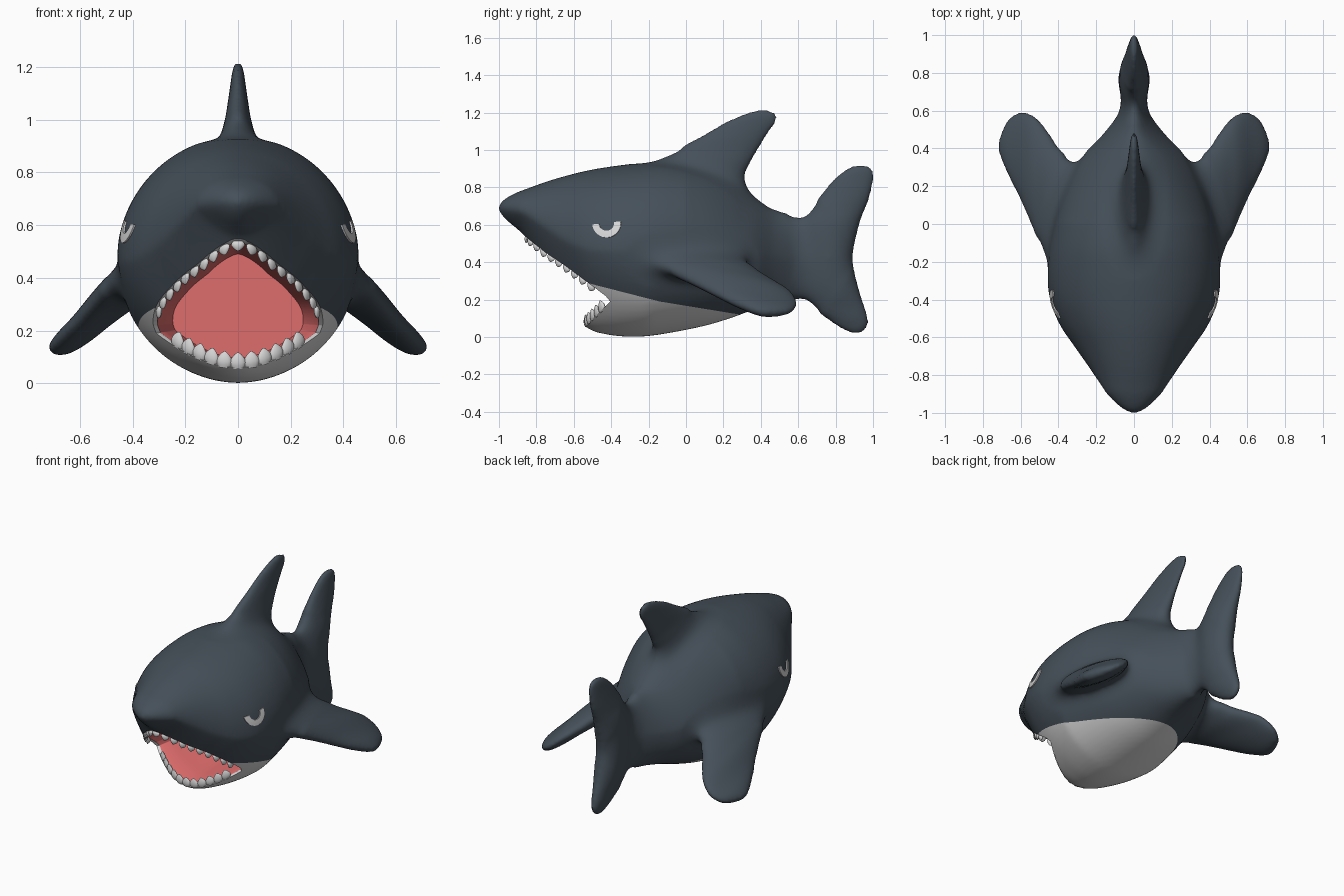
import bpy, bmesh, math
from mathutils import Vector
from mathutils.bvhtree import BVHTree

if "Cube" in bpy.data.objects:
    bpy.data.objects.remove(bpy.data.objects["Cube"])


def material(name, rgb):
    m = bpy.data.materials.new(name)
    m.use_nodes = True
    m.diffuse_color = (*rgb, 1)
    bsdf = m.node_tree.nodes["Principled BSDF"]
    bsdf.inputs["Base Color"].default_value = (*rgb, 1)
    bsdf.inputs["Roughness"].default_value = 0.7
    return m


SLATE, WHITE, CORAL = 0, 1, 2
MATERIALS = [material("slate skin", (0.06, 0.08, 0.10)),
             material("off white", (0.68, 0.68, 0.68)),
             material("coral mouth", (0.74, 0.15, 0.15))]


def spline(keys, steps):
    """Catmull-Rom resampling of a table of keys."""
    out = []
    for i in range(len(keys) - 1):
        a, b, c, d = (keys[min(max(j, 0), len(keys) - 1)] for j in range(i - 1, i + 3))
        for s in range(steps):
            t = s / steps
            out.append(tuple(0.5 * (2 * q + (r - p) * t + (2 * p - 5 * q + 4 * r - u) * t * t
                                    + (3 * q - p - 3 * r + u) * t ** 3)
                             for p, q, r, u in zip(a, b, c, d)))
    return out + [tuple(keys[-1])]


def circle(n):
    return [(math.cos(2 * math.pi * i / n), math.sin(2 * math.pi * i / n)) for i in range(n)]


def loft(bm, rings):
    """Skin a row of closed rings and cap both ends."""
    rows = [[bm.verts.new(p) for p in ring] for ring in rings]
    n = len(rows[0])
    for a, b in zip(rows, rows[1:]):
        for i in range(n):
            j = (i + 1) % n
            bm.faces.new((a[i], a[j], b[j], b[i]))
    bm.faces.new(rows[0])
    bm.faces.new(rows[-1])


def finish(name, bm, slot):
    bmesh.ops.recalc_face_normals(bm, faces=bm.faces)
    for f in bm.faces:
        f.material_index = slot
    mesh = bpy.data.meshes.new(name)
    bm.to_mesh(mesh)
    bm.free()
    ob = bpy.data.objects.new(name, mesh)
    bpy.context.collection.objects.link(ob)
    for m in MATERIALS:
        mesh.materials.append(m)
    return ob


def activate(ob):
    bpy.ops.object.select_all(action='DESELECT')
    ob.select_set(True)
    bpy.context.view_layer.objects.active = ob


def smooth(ob, degrees):
    activate(ob)
    bpy.ops.object.shade_smooth_by_angle(angle=math.radians(degrees))


def apply(ob, kind, **settings):
    mod = ob.modifiers.new("step", kind)
    for key, value in settings.items():
        setattr(mod, key, value)
    activate(ob)
    bpy.ops.object.modifier_apply(modifier=mod.name)


# Body sections: y, top, bottom, half width
HULL = spline([
    (-1.0, .70, .675, .015), (-.985, .725, .65, .05), (-.95, .75, .615, .097),
    (-.9, .775, .575, .145), (-.86, .79, .53, .172), (-.75, .83, .34, .245),
    (-.65, .86, .18, .315), (-.53, .89, .05, .395), (-.4, .912, .01, .445),
    (-.25, .93, .002, .46), (-.1, .935, .02, .445), (.1, .90, .06, .40),
    (.25, .84, .105, .34), (.36, .76, .145, .275), (.48, .68, .175, .16),
    (.6, .652, .192, .075), (.7, .63, .22, .065), (.8, .5, .36, .03)], 6)


def pinch(y, s):
    """Narrows the lower half of the snout and the upper half of the rear."""
    if s < 0:
        return 1 + min(max(-.2 - y, 0), .45) * s
    return 1 - min(max(y, 0), .3) * s


def half_width(y, z, inset=0.0):
    """Half width of the body at a height, or None outside it."""
    for a, b in zip(HULL, HULL[1:]):
        if a[0] <= y <= b[0]:
            t = (y - a[0]) / (b[0] - a[0])
            top, low, w = (p + (q - p) * t for p, q in zip(a[1:], b[1:]))
            s = (z - (top + low) / 2) / ((top - low) / 2 - inset)
            return (w - inset) * math.sqrt(1 - s * s) * pinch(y, s) if abs(s) < 1 else None


hull_rings = [[(w * c * pinch(y, s), y, (top + low) / 2 + (top - low) / 2 * s)
               for c, s in circle(64)] for y, top, low, w in HULL]


def upright_fin(keys):
    """Fin sections: z, front y, back y, half thickness."""
    return [[(h * s, (a + b) / 2 + (b - a) / 2 * c, z) for c, s in circle(32)]
            for z, a, b, h in spline(keys, 5)]


dorsal_fin = upright_fin([
    (.72, -.12, .40, .10), (.8, -.18, .335, .095), (.88, -.21, .325, .085),
    (.94, -.18, .35, .068), (1.0, -.06, .385, .05), (1.08, .09, .435, .037),
    (1.15, .21, .482, .027), (1.19, .3, .485, .021), (1.207, .35, .46, .016),
    (1.214, .385, .43, .013)])

tail_fin = upright_fin([
    (.02, .885, .935, .013), (.05, .82, .97, .027), (.1, .75, .974, .042),
    (.16, .67, .957, .055), (.25, .63, .927, .075), (.42, .64, .892, .088),
    (.6, .62, .927, .077), (.68, .655, .957, .06), (.75, .712, .984, .047),
    (.83, .775, 1.002, .033), (.89, .842, 1.002, .023), (.91, .88, .985, .017),
    (.919, .91, .955, .013)])

# Side fins: x, z, front y, back y, half thickness
SIDE_FIN = spline([
    (.3, .44, -.12, .32, .08), (.4, .385, -.24, .40, .077), (.46, .335, -.2, .49, .07),
    (.52, .28, -.045, .565, .062), (.59, .21, .115, .595, .053), (.65, .16, .235, .568, .046),
    (.685, .135, .315, .51, .035), (.702, .125, .36, .46, .025), (.71, .12, .39, .43, .014)], 5)


def side_fin(sign):
    return [[(sign * (x + .7 * h * s), (a + b) / 2 + (b - a) / 2 * c,
              z + .7 * h * s - .07 * (b - a) * c)
             for c, s in circle(32)] for x, z, a, b, h in SIDE_FIN]


# Fuse body and fins into one skin
fins = [dorsal_fin, tail_fin, side_fin(1), side_fin(-1)]


def solid(parts):
    bm = bmesh.new()
    for rings in parts:
        loft(bm, rings)
    return bm


near_hull, near_fins = (BVHTree.FromBMesh(solid(p)) for p in ([hull_rings], fins))
body = finish("body", solid([hull_rings] + fins), SLATE)
apply(body, 'REMESH', mode='VOXEL', voxel_size=.0125)

# Soften the joints between fins and body
bm = bmesh.new()
bm.from_mesh(body.data)
joints = [v for v in bm.verts if near_hull.find_nearest(v.co)[3] < .09
          and near_fins.find_nearest(v.co)[3] < .09]
for verts, passes in ((joints, 55), (bm.verts[:], 5)):
    for _ in range(passes):
        bmesh.ops.smooth_vert(bm, verts=verts, factor=.5, use_axis_x=True,
                              use_axis_y=True, use_axis_z=True)

# Pale belly below two sloping lines
BELLY = [(-.256, .19), (-.163, .19)]
for slope, z in BELLY:
    bmesh.ops.bisect_plane(bm, geom=bm.verts[:] + bm.edges[:] + bm.faces[:],
                           plane_co=(0, -.14, z), plane_no=(0, -slope, 1))
for f in bm.faces:
    c = f.calc_center_median()
    line = max(z + slope * (c.y + .14) for slope, z in BELLY)
    pale = c.z < line and c.y < .36 and abs(c.x) < .45
    f.material_index = WHITE if pale else SLATE
bm.to_mesh(body.data)
bm.free()

# Open jaws: wedge cut across the head
UPPER_LIP = [(-.88, .555), (-.755, .455), (-.65, .385), (-.52, .288), (-.43, .22)]
LOWER_LIP = [(-.62, -.03), (-.53, .07), (-.46, .135), (-.405, .19)]
outline = [(-1.2, .5)] + UPPER_LIP + LOWER_LIP[::-1] + [(-1.2, -.03)]
bm = bmesh.new()
loft(bm, [[(x, y, z) for y, z in outline] for x in (-.8, .8)])
cutter = finish("jaw_cutter", bm, CORAL)
cutter.hide_render = True
apply(body, 'BOOLEAN', operation='DIFFERENCE', solver='EXACT', object=cutter)
bpy.data.objects.remove(cutter)

# Mouth: pale lip rim, then a coral cavity ending in a flat throat wall
bm = bmesh.new()
bm.from_mesh(body.data)
bmesh.ops.delete(bm, geom=[f for f in bm.faces if f.material_index == CORAL], context='FACES')
bmesh.ops.remove_doubles(bm, verts=bm.verts, dist=.0001)
edges = [e for e in bm.edges if e.is_boundary]
for sx, ty, sz, slot in ((.95, .05, .95, WHITE), (.92, .5, .94, CORAL), (.88, 1, .9, CORAL)):
    made = bmesh.ops.extrude_edge_only(bm, edges=edges)["geom"]
    for g in made:
        if isinstance(g, bmesh.types.BMVert):
            g.co = (g.co.x * sx, g.co.y + (-.17 - g.co.y) * ty, .25 + (g.co.z - .25) * sz)
        elif isinstance(g, bmesh.types.BMFace):
            g.material_index = slot
    edges = [g for g in made if isinstance(g, bmesh.types.BMEdge) and g.is_boundary]
bmesh.ops.edgeloop_fill(bm, edges=edges, mat_nr=CORAL)
bmesh.ops.recalc_face_normals(bm, faces=bm.faces)
bm.to_mesh(body.data)
bm.free()
smooth(body, 40)

# Closed eyes: thin crescent plates following the skin
for side, sign in (("left", 1), ("right", -1)):
    bm = bmesh.new()
    rows = []
    for i in range(17):
        ang = math.radians(185 + 183 * i / 16)
        row = []
        for r in (.04, .058, .076):
            y, z = -.424 + r * math.cos(ang), .608 + r * math.sin(ang)
            row.append(bm.verts.new((sign * (half_width(y, z) + .002), y, z)))
        rows.append(row)
    for a, b in zip(rows, rows[1:]):
        for i in (0, 1):
            bm.faces.new((a[i], a[i + 1], b[i + 1], b[i]))
    eye = finish(side + "_eye", bm, WHITE)
    apply(eye, 'SOLIDIFY', thickness=.008, offset=0)


def teeth(name, lip, back, count, width, height, up):
    """Row of pointed teeth spaced evenly along a lip."""
    half = []
    for (y0, z0), (y1, z1) in list(zip(lip, lip[1:]))[::-1]:
        for i in range(60):
            t = 1 - i / 60
            y, z = y0 + (y1 - y0) * t, z0 + (z1 - z0) * t
            x = half_width(y, z, .016)
            if x is not None and y < back:
                half.append(Vector((x, y, z)))
    path = half + [Vector((-p.x, p.y, p.z)) for p in reversed(half)]
    length = [0]
    for a, b in zip(path, path[1:]):
        length.append(length[-1] + (b - a).length)
    bm = bmesh.new()
    for n in range(count):
        goal = length[-1] * (n + .5) / count
        i = next(k for k in range(1, len(path)) if length[k] >= goal)
        p = path[i - 1].lerp(path[i], (goal - length[i - 1]) / (length[i] - length[i - 1]))
        tangent = (path[min(i + 4, len(path) - 1)] - path[max(i - 5, 0)]).normalized()
        axis = Vector((0, -.15, up))
        axis = (axis - tangent * axis.dot(tangent) * .5).normalized()
        out = tangent.cross(axis).normalized()
        loft(bm, [[p + tangent * (c * r * width) + out * (s * r * width * .45) + axis * (h * height)
                   for c, s in circle(12)]
                  for r, h in ((.7, -.25), (.95, 0), (1, .25), (.8, .55), (.4, .85), (.08, 1))])
    smooth(finish(name, bm, WHITE), 50)


teeth("upper_teeth", UPPER_LIP, -.48, 19, .026, .03, -1)
teeth("lower_teeth", LOWER_LIP, -.435, 11, .031, .05, 1)
